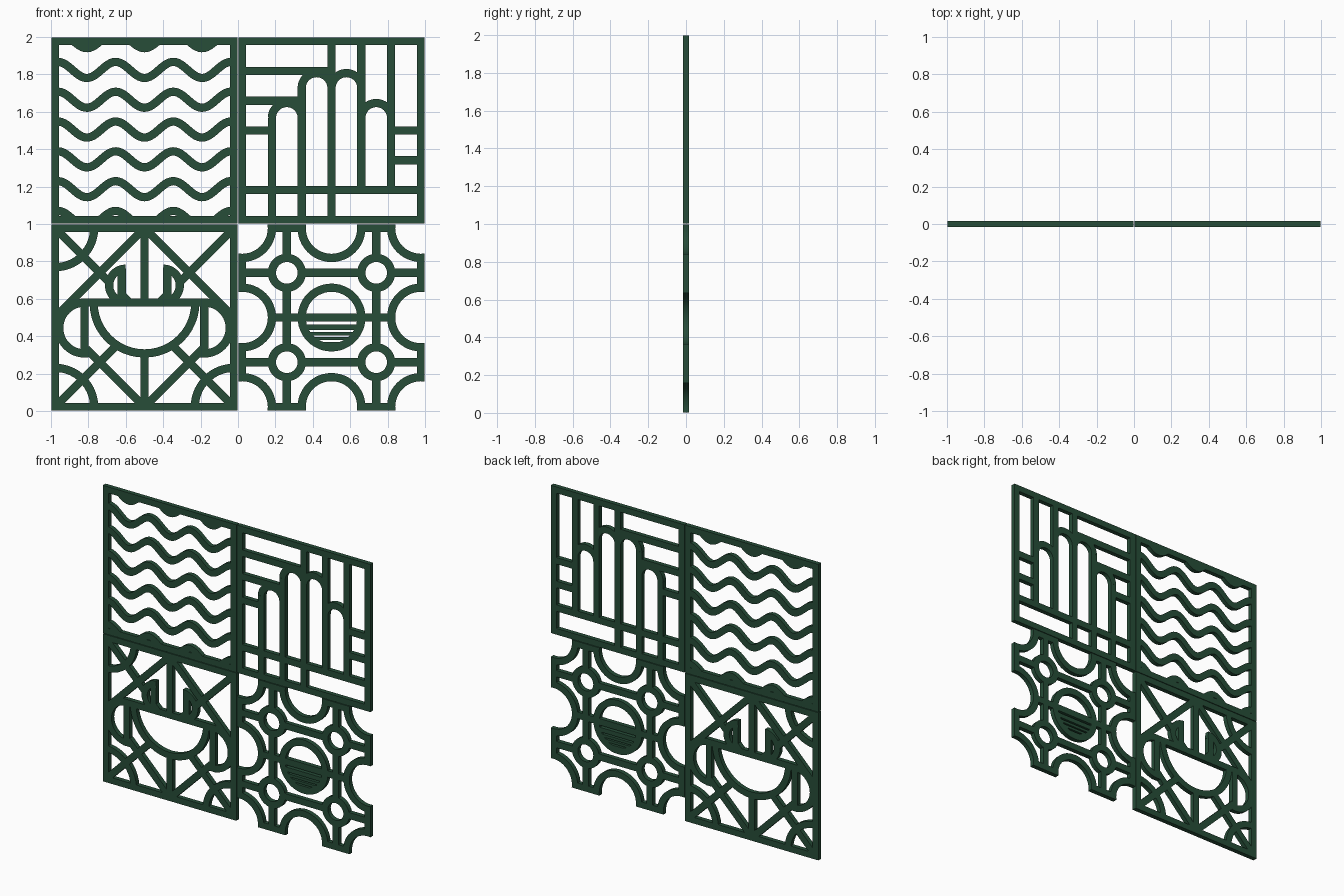
import bpy
from math import sin, cos, pi, sqrt, radians
from mathutils import Vector
from mathutils.geometry import delaunay_2d_cdt

if "Cube" in bpy.data.objects:
    bpy.data.objects.remove(bpy.data.objects["Cube"])

W = 0.044          # strip width
T = 0.015          # half thickness
E = W / 2          # frame centre line inset
U = (1 - W) / 12   # pattern module
GRID = [E + 2 * U * i for i in range(7)]

green = bpy.data.materials.new("dark_green")
green.diffuse_color = (0.02, 0.075, 0.04, 1)
green.use_nodes = True
green.node_tree.nodes["Principled BSDF"].inputs["Base Color"].default_value = green.diffuse_color


def ccw(p):
    area = sum(a[0] * b[1] - b[0] * a[1] for a, b in zip(p, p[1:] + p[:1]))
    return p if area > 0 else p[::-1]


def inside(x, y, polys):
    for p, x0, x1, y0, y1 in polys:
        if x0 <= x <= x1 and y0 <= y <= y1:
            if all((b[0] - a[0]) * (y - a[1]) - (b[1] - a[1]) * (x - a[0]) >= -1e-10
                   for a, b in zip(p, p[1:] + p[:1])):
                return True
    return False


def boxed(polys):
    return [(p, min(v[0] for v in p), max(v[0] for v in p),
             min(v[1] for v in p), max(v[1] for v in p)) for p in polys]


class Panel:
    """Flat cut-out sheet in a unit square: union of strips minus cut shapes."""

    def __init__(self, name, ox, oz):
        self.name, self.ox, self.oz = name, ox, oz
        self.add, self.cuts = [], []

    def strip(self, pts, w=W):
        left, right = [], []
        for i, p in enumerate(pts):
            a, b = Vector(pts[max(i - 1, 0)]), Vector(pts[min(i + 1, len(pts) - 1)])
            d = (b - a).normalized() * w / 2
            left.append((p[0] - d.y, p[1] + d.x))
            right.append((p[0] + d.y, p[1] - d.x))
        for i in range(len(pts) - 1):
            self.add.append(ccw([left[i], right[i], right[i + 1], left[i + 1]]))

    def arc(self, x, y, r, a0=0, a1=360):
        n = max(8, int(abs(a1 - a0) / 7.5))
        angs = [radians(a0 + (a1 - a0) * i / n) for i in range(n + 1)]
        self.strip([(x + r * cos(a), y + r * sin(a)) for a in angs]) if a1 - a0 < 360 else \
            self.ring(x, y, r, angs)

    def ring(self, x, y, r, angs):
        pt = lambda q, a: (x + q * cos(a), y + q * sin(a))
        for a, b in zip(angs, angs[1:]):
            self.add.append(ccw([pt(r - E, a), pt(r + E, a), pt(r + E, b), pt(r - E, b)]))

    def hole(self, x, y, r, n=48):
        self.cuts.append([(x + r * cos(2 * pi * i / n), y + r * sin(2 * pi * i / n)) for i in range(n)])

    def frame(self):
        for c in (E, 1 - E):
            self.strip([(0, c), (1, c)])
            self.strip([(c, 0), (c, 1)])

    def build(self):
        g = 0.002
        clip = [(g, g), (1 - g, g), (1 - g, 1 - g), (g, 1 - g)]
        verts, edges = [], []
        for p in self.add + self.cuts + [clip]:
            s, n = len(verts), len(p)
            verts += [Vector(v) for v in p]
            edges += [(s + i, s + (i + 1) % n) for i in range(n)]
        res = delaunay_2d_cdt(verts, edges, [], 0, 1e-5)
        pts = res[0]
        add, cuts, box = boxed(self.add), boxed(self.cuts), boxed([clip])
        tris = []
        for f in res[2]:
            f = list(f)
            c = sum((pts[i] for i in f), Vector((0, 0))) / len(f)
            if inside(c.x, c.y, box) and inside(c.x, c.y, add) and not inside(c.x, c.y, cuts):
                a, b, d = (pts[i] for i in f[:3])
                tris.append(f if (b - a).cross(d - a) > 0 else f[::-1])
        # front sheet, back sheet and edge walls
        used = sorted({i for f in tris for i in f})
        ids = {v: k for k, v in enumerate(used)}
        tris = [[ids[i] for i in f] for f in tris]
        n = len(used)
        co = [(self.ox + pts[i].x, y, self.oz + pts[i].y) for y in (-T, T) for i in used]
        rim = {(a, b) for f in tris for a, b in zip(f, f[1:] + f[:1])}
        faces = tris + [[i + n for i in f[::-1]] for f in tris]
        faces += [[b, a, a + n, b + n] for a, b in rim if (b, a) not in rim]
        me = bpy.data.meshes.new(self.name)
        me.from_pydata(co, [], faces)
        me.materials.append(green)
        ob = bpy.data.objects.new(self.name, me)
        bpy.context.collection.objects.link(ob)
        bpy.ops.object.select_all(action='DESELECT')
        ob.select_set(True)
        bpy.context.view_layer.objects.active = ob
        bpy.ops.object.shade_smooth_by_angle(angle=radians(30))


# wave panel
p = Panel("wave_panel", -1, 1)
p.frame()
for z in GRID:
    z += 0.005
    xs = [i / 72 for i in range(73)]
    p.strip([(x, z - 0.043 * cos(2 * pi * (x - 0.5) / 0.308)) for x in xs])
p.build()

# arch panel
p = Panel("arch_panel", 0, 1)
p.frame()
p.strip([(0, GRID[1]), (1, GRID[1])])
low, high = 0.567, 0.727
for i, (z0, z1) in enumerate([(0, low), (0, high), (0, 1), (GRID[1], 1), (GRID[1], 1)]):
    p.strip([(GRID[i + 1], z0), (GRID[i + 1], z1)])
for i, z in enumerate((low, high, high, low)):
    p.arc(GRID[i + 1] + U, z, U, 0, 180)
for z, x0, x1 in [(GRID[5], 0, GRID[3]), (GRID[4], 0, GRID[2]), (GRID[3], 0, GRID[1]),
                  (GRID[3], GRID[5], 1), (GRID[2], GRID[5], 1)]:
    p.strip([(x0, z), (x1, z)])
p.build()

# cup panel, mirrored left to right
p = Panel("cup_panel", -1, 0)
p.frame()
p.strip([(0.16, 0.58), (0.84, 0.58)])
p.arc(0.5, 0.58, 0.272, 180, 360)
p.strip([(0.5, 0.58), (0.5, 1)])
p.strip([(0.5, 0), (0.5, 0.31)])
for s in (1, -1):
    m = lambda x: 0.5 + s * (x - 0.5)
    half = lambda x, z, r: p.arc(m(x), z, r, *((90, 270) if s > 0 else (-90, 90)))
    # corner arcs and diagonals
    a0 = 0 if s > 0 else 90
    p.arc(m(E), E, 0.209, a0 - 12, a0 + 102)
    p.arc(m(E), 1 - E, 0.209, a0 - 102, a0 + 12)
    for a, b in [((E, 1 - E), (0.42, 0.58)), ((0.5, 1 - E), (E, 0.5)),
                 ((E, E), (0.34, 0.34)), ((0.5, E), (0.19, E + 0.31))]:
        p.strip([(m(a[0]), a[1]), (m(b[0]), b[1])])
    # handle
    half(0.18, 0.444, 0.136)
    p.strip([(m(0.18), 0.286), (m(0.18), 0.602)])
    # steam loop with open inside
    half(0.40, 0.672, 0.089)
    p.strip([(m(0.378), 0.58), (m(0.378), 0.761)])
    r, dx = 0.067, 0.044
    angs = [radians(131 + 98 * i / 16) for i in range(17)]
    p.cuts.append(ccw([(m(0.40 + r * cos(a)), 0.672 + r * sin(a)) for a in angs]))
p.build()

# ring panel
p = Panel("ring_panel", 0, 0)
p.frame()
lo, mid, hi = 0.261, 0.5, 0.739
for c in (lo, hi):
    p.strip([(c, 0), (c, 1)])
    p.strip([(0, c), (1, c)])
    for d in (lo, hi):
        p.arc(c, d, U)
        p.hole(c, d, U - E)
p.strip([(0.16, mid), (0.84, mid)])
for x in (E, mid, 1 - E):
    for z in (E, mid, 1 - E):
        p.arc(x, z, 2 * U)
        if (x, z) != (mid, mid):
            p.hole(x, z, 2 * U - E)
# slats in the lower half of the middle ring
for z0, z1 in [(0.434, 0.464), (0.405, 0.423), (0.379, 0.396), (0.345, 0.369)]:
    z = (z0 + z1) / 2
    h = sqrt(max(0.16 ** 2 - (mid - z) ** 2, 0))
    p.strip([(mid - h, z), (mid + h, z)], z1 - z0)
p.build()
